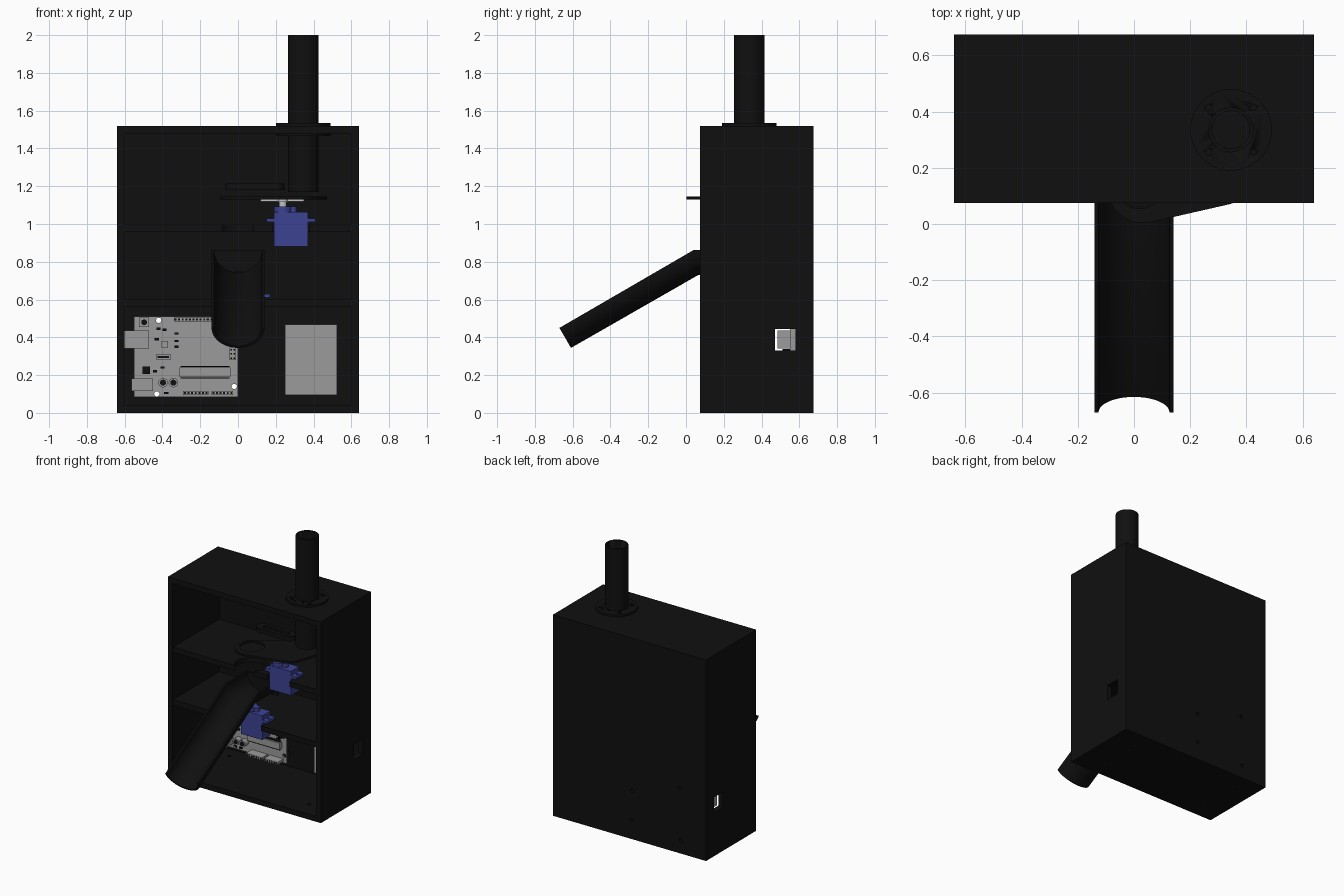
import bpy, bmesh, math
from mathutils import Vector, Matrix

if "Cube" in bpy.data.objects:
    bpy.data.objects.remove(bpy.data.objects["Cube"], do_unlink=True)


def material(name, rgb):
    m = bpy.data.materials.new(name)
    m.use_nodes = True
    m.diffuse_color = (*rgb, 1)
    m.node_tree.nodes["Principled BSDF"].inputs["Base Color"].default_value = (*rgb, 1)
    return m


BLACK = material("black plastic", (.005, .005, .005))
GREY = material("board grey", (.33, .33, .33))
LIGHT = material("light grey", (.55, .55, .55))
BLUE = material("servo blue", (.045, .055, .29))


def finish(name, bm, mat, smooth=False):
    bmesh.ops.recalc_face_normals(bm, faces=bm.faces)
    me = bpy.data.meshes.new(name)
    bm.to_mesh(me)
    bm.free()
    me.materials.append(mat)
    ob = bpy.data.objects.new(name, me)
    bpy.context.collection.objects.link(ob)
    if smooth:
        smooth_shade(ob)
    return ob


def smooth_shade(ob):
    bpy.ops.object.select_all(action='DESELECT')
    ob.select_set(True)
    bpy.context.view_layer.objects.active = ob
    bpy.ops.object.shade_smooth_by_angle(angle=math.radians(35))


def box(name, x, y, z, mat=BLACK):
    bm = bmesh.new()
    bmesh.ops.create_cube(bm, size=1)
    for v in bm.verts:
        v.co = [(a + b) / 2 + c * (b - a) for (a, b), c in zip((x, y, z), v.co)]
    return finish(name, bm, mat)


def rod(name, center, r, length, mat=BLACK, axis='Z', sides=40):
    bm = bmesh.new()
    bmesh.ops.create_cone(bm, cap_ends=True, segments=sides, radius1=r, radius2=r, depth=length)
    if axis == 'Y':
        bm.transform(Matrix.Rotation(math.pi / 2, 4, 'X'))
    bm.transform(Matrix.Translation(center))
    return finish(name, bm, mat, True)


def upright(name, x, y, r, z0, z1, mat=BLACK):
    return rod(name, (x, y, (z0 + z1) / 2), r, z1 - z0, mat)


def plate(name, circles, z0, z1):
    """Flat plate wrapped around several circles."""
    bm = bmesh.new()
    for x, y, r in circles:
        for i in range(48):
            a = math.tau * i / 48
            for z in (z0, z1):
                bm.verts.new((x + r * math.cos(a), y + r * math.sin(a), z))
    hull = bmesh.ops.convex_hull(bm, input=bm.verts)
    inside = [v for v in hull["geom_interior"] if isinstance(v, bmesh.types.BMVert)]
    bmesh.ops.delete(bm, geom=inside, context='VERTS')
    bmesh.ops.dissolve_limit(bm, angle_limit=.01, verts=bm.verts, edges=bm.edges)
    return finish(name, bm, BLACK)


def cut(ob, *cutters):
    for c in cutters:
        c.hide_render = True
        mod = ob.modifiers.new("cut", 'BOOLEAN')
        mod.operation, mod.solver, mod.object = 'DIFFERENCE', 'EXACT', c
    bpy.context.view_layer.update()
    me = bpy.data.meshes.new_from_object(ob.evaluated_get(bpy.context.evaluated_depsgraph_get()))
    ob.modifiers.clear()
    ob.data = me
    for c in cutters:
        bpy.data.objects.remove(c, do_unlink=True)
    return ob


TX, TY = .345, .335          # feed tube axis
SCREWS = [(-.42, .49), (-.43, .10), (-.02, .14), (-.02, .365)]


def screw_holes():
    return [rod("screw_cutter", (x, .62, z), .014, .2, axis='Y', sides=20) for x, z in SCREWS]


# Case with open front, cable openings and screw holes
cut(box("case", (-.64, .64), (.075, .675), (0, 1.52)),
    box("cavity_cutter", (-.6, .6), (0, .635), (.04, 1.48)),
    box("cable_cutter", (-.8, .8), (.47, .58), (.33, .445)),
    upright("tube_cutter", TX, TY, .075, 1.4, 1.6),
    *screw_holes(),
    *[upright("foot_cutter", x, y, .012, -.1, .1) for x in (-.45, .45) for y in (.21, .54)])

# Shelves with servo slots
cut(box("upper_shelf", (-.6, .6), (.08, .635), (.957, .997)),
    box("slot_cutter", (.185, .375), (0, .205), (.9, 1.05)),
    upright("drop_cutter", 0, .16, .115, .9, 1.05))
cut(box("lower_shelf", (-.6, .6), (.08, .635), (.56, .6)),
    box("slot_cutter", (-.055, .135), (0, .205), (.5, .65)))

# Feed tube with mounting flanges
cut(upright("feed_tube", TX, TY, .08, 1.17, 2), upright("bore_cutter", TX, TY, .067, 1.1, 2.1))
for name, z0, z1 in (("outer_flange", 1.52, 1.535), ("inner_flange", 1.465, 1.48)):
    bolts = [upright("bolt_cutter", TX + .112 * math.cos(a), TY + .112 * math.sin(a), .011, 1.4, 1.6)
             for a in [math.pi * (i + .5) / 2 for i in range(4)]]
    cut(upright(name, TX, TY, .145, z0, z1), upright("bore_cutter", TX, TY, .079, 1.4, 1.6), *bolts)

# Rotating dispenser plate and fixed slotted guide
cut(plate("dispenser_plate", [(.03, .125, .122), (.32, .155, .087), (TX, TY, .125)], 1.13, 1.145),
    upright("pocket_cutter", .02, .14, .085, 1, 1.3))
cut(plate("slotted_guide", [(-.02, .33, .045), (.2, .33, .045)], 1.18, 1.215),
    box("slot_cutter", (-.02, .2), (.315, .345), (1.1, 1.3)))

# Half-pipe chute: level mouth inside, sloping outside
bm = bmesh.new()
stations = [((-.67, .45), (.061, -.106)), ((.04, .862), (.025, -.132)), ((.3, .862), (0, -.132))]
rings = []
for (cy, cz), (dy, dz) in stations:
    ring = []
    for scale, steps in ((1, range(25)), (.9, range(24, -1, -1))):
        for i in steps:
            a = math.pi * i / 24
            s = math.sin(a) * scale
            ring.append(bm.verts.new((.14 * scale * math.cos(a), cy + dy * s, cz + dz * s)))
    rings.append(ring)
for r0, r1 in zip(rings, rings[1:]):
    for i in range(50):
        j = (i + 1) % 50
        bm.faces.new((r0[i], r0[j], r1[j], r1[i]))
for r in (rings[0], rings[-1]):
    for i in range(24):
        bm.faces.new((r[i], r[i + 1], r[48 - i], r[49 - i]))
finish("chute", bm, BLACK, True)
box("chute_back", (-.13, .13), (.285, .3), (.745, .862))


# Servos: body, mounting ears, gear housing and shaft
def servo(tag, x, z):
    y = .153
    box(tag + "_body", (x, x + .18), (y - .048, y + .048), (z, z + .183), BLUE)
    ears = box(tag + "_ears", (x - .04, x + .22), (y - .047, y + .047), (z + .13, z + .15), BLUE)
    cut(ears, *[upright("ear_cutter", x + d, y, .01, z, z + .3) for d in (-.021, .201)])
    upright(tag + "_gear_housing", x + .048, y, .047, z + .18, z + .212, BLUE)
    upright(tag + "_idler_housing", x + .1, y, .022, z + .18, z + .212, BLUE)
    upright(tag + "_shaft", x + .048, y, .02, z + .212, z + .242, LIGHT)


servo("upper_servo", .19, .88)
servo("lower_servo", -.05, .48)
box("servo_horn", (.12, .35), (.14, .166), (1.12, 1.13), LIGHT)
upright("horn_hub", .238, .153, .028, 1.117, 1.13, LIGHT)

# Controller board, facing the front
cut(box("circuit_board", (-.55, 0), (.58, .593), (.085, .51), GREY),
    box("corner_cutter", (-.02, .1), (.5, .7), (.45, .6)), *screw_holes())


def part(name, x, z, height, mat=GREY):
    return box(name, x, (.58 - height, .58), z, mat)


part("usb_socket", (-.6, -.47), (.34, .435), .095)
part("power_jack", (-.565, -.45), (.115, .182), .09)
part("processor", (-.31, -.04), (.19, .24), .03)
for z in (.181, .242):
    part("processor_pins", (-.305, -.045), (z, z + .007), .02, BLACK)

# Pin headers with dark sockets
for name, x0, z, n in (("digital_header_a", -.34, .485, 10), ("digital_header_b", -.17, .485, 8),
                       ("power_header", -.29, .095, 7), ("analog_header", -.14, .095, 6)):
    step = .019
    part(name, (x0, x0 + n * step), (z, z + .02), .07)
    for i in range(n):
        px = x0 + (i + .5) * step
        box("header_socket", (px - .005, px + .005), (.508, .511), (z + .005, z + .015), BLACK)
part("programming_header", (-.045, -.01), (.28, .345), .03)
for x in (-.036, -.019):
    for z in (.29, .312, .335):
        part("programming_pin", (x - .004, x + .004), (z - .004, z + .004), .07, BLACK)

# Small components
for x in (-.397, -.342):
    rod("capacitor", (x, .56, .16), .025, .045, GREY, 'Y')
    rod("capacitor_top", (x, .536, .16), .016, .004, BLACK, 'Y')
part("reset_button_base", (-.525, -.47), (.455, .505), .025)
rod("reset_button", (-.497, .55, .48), .015, .03, BLACK, 'Y')
part("crystal", (-.435, -.355), (.283, .308), .03)
part("crystal_band", (-.425, -.365), (.29, .301), .034, BLACK)
part("regulator", (-.505, -.465), (.205, .245), .02, BLACK)
part("usb_chip", (-.405, -.37), (.345, .38), .012)
for x, z in ((-.42, .445), (-.39, .44), (-.325, .42), (-.325, .38), (-.325, .35), (-.43, .39),
             (-.4, .24), (-.44, .22), (-.38, .105), (-.06, .42)):
    part("chip_component", (x - .011, x + .011), (z - .006, z + .006), .01, BLACK)

# Battery pack against the back wall
box("battery_pack", (.25, .525), (.55, .635), (.095, .468), GREY)
